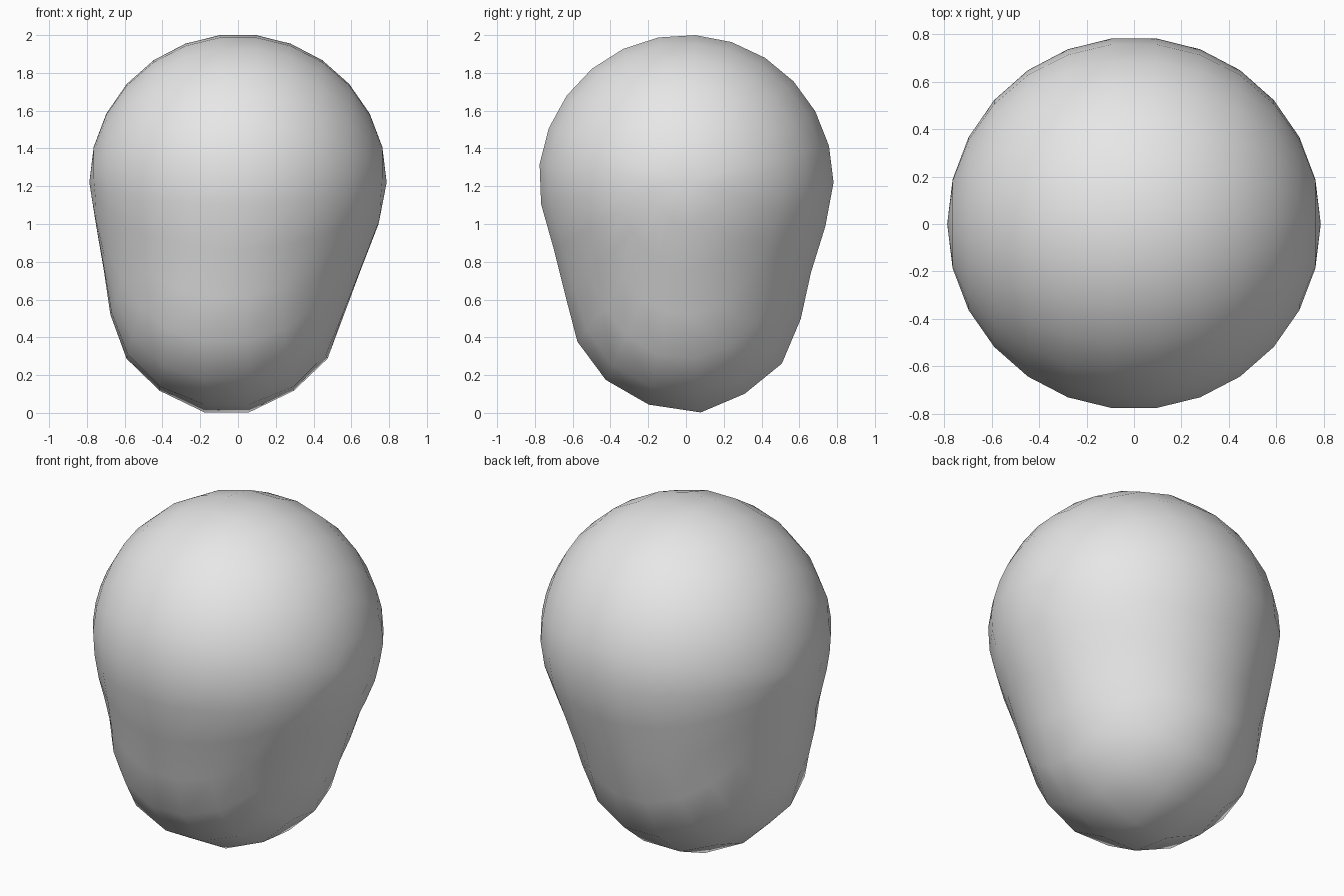
import bpy, bmesh, math
from mathutils import Matrix

if "Cube" in bpy.data.objects:
    bpy.data.objects.remove(bpy.data.objects["Cube"])

RADIUS, CENTRE_Z = 0.787, 1.22

# lower half outline, at even steps below the widest point:
# height, left x, right x, front y, back y
LOWER = [
    (1.22, -0.787, 0.787, -0.787, 0.787),
    (1.04, -0.76, 0.76, -0.765, 0.76),
    (0.85, -0.725, 0.685, -0.70, 0.70),
    (0.65, -0.695, 0.61, -0.65, 0.64),
    (0.46, -0.668, 0.54, -0.62, 0.61),
    (0.27, -0.585, 0.47, -0.54, 0.53),
    (0.13, -0.445, 0.325, -0.395, 0.38),
    (0.03, -0.25, 0.13, -0.21, 0.22),
    (-0.06, -0.06, -0.06, 0.02, 0.02),
]


def lower_row(depth):
    """Blend the outline rows at a depth from 0 (widest) to 1 (bottom)."""
    f = min(max(depth, 0.0), 1.0) * (len(LOWER) - 1)
    i = min(int(f), len(LOWER) - 2)
    return [a + (b - a) * (f - i) for a, b in zip(LOWER[i], LOWER[i + 1])]


# sphere with its poles on the x axis
bm = bmesh.new()
bmesh.ops.create_uvsphere(bm, u_segments=25, v_segments=13, radius=1.0,
                          matrix=Matrix.Rotation(math.radians(90), 4, 'Y'))

# round crown above, tapered and leaning jaw below
for v in bm.verts:
    d = v.co.normalized()
    if d.z >= -1e-5:
        v.co = d * RADIUS
        v.co.z += CENTRE_Z
    else:
        z, left, right, front, back = lower_row(math.asin(min(1.0, -d.z)) / (math.pi / 2))
        a = math.atan2(d.y, d.x)
        v.co = ((left + right) / 2 + (right - left) / 2 * math.cos(a),
                (front + back) / 2 + (back - front) / 2 * math.sin(a), z)
bmesh.ops.recalc_face_normals(bm, faces=bm.faces)
for f in bm.faces:
    f.smooth = True

mesh = bpy.data.meshes.new("head")
bm.to_mesh(mesh)
bm.free()

# plain grey surface
grey = bpy.data.materials.new("light_grey")
grey.diffuse_color = (0.8, 0.8, 0.8, 1.0)
grey.use_nodes = True
grey.node_tree.nodes["Principled BSDF"].inputs["Base Color"].default_value = grey.diffuse_color
mesh.materials.append(grey)

head = bpy.data.objects.new("head", mesh)
bpy.context.collection.objects.link(head)
